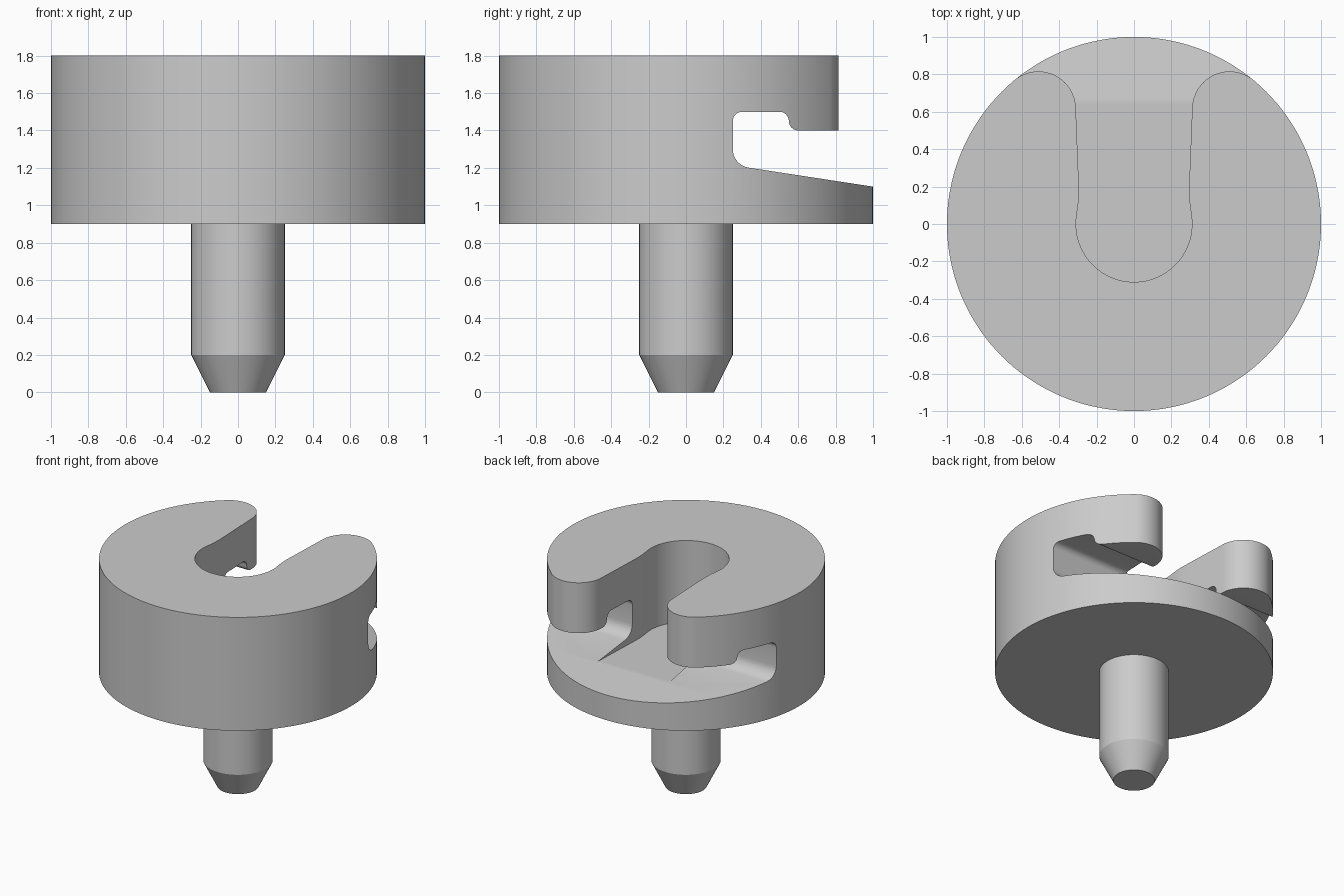
import bpy, bmesh
from math import sin, cos, radians, atan2, degrees
from mathutils import Vector

if "Cube" in bpy.data.objects:
    bpy.data.objects.remove(bpy.data.objects["Cube"])


def arc(cx, cy, r, a0, a1, n=10):
    return [(cx + r * cos(radians(a0 + (a1 - a0) * i / n)),
             cy + r * sin(radians(a0 + (a1 - a0) * i / n))) for i in range(n + 1)]


def prism(name, pts, direction):
    """Extrude a closed 3D outline along a direction vector."""
    bm = bmesh.new()
    face = bm.faces.new([bm.verts.new(p) for p in pts])
    ext = bmesh.ops.extrude_face_region(bm, geom=[face])
    verts = [g for g in ext["geom"] if isinstance(g, bmesh.types.BMVert)]
    bmesh.ops.translate(bm, verts=verts, vec=Vector(direction))
    bmesh.ops.recalc_face_normals(bm, faces=bm.faces)
    return to_object(name, bm)


def to_object(name, bm):
    me = bpy.data.meshes.new(name)
    bm.to_mesh(me)
    bm.free()
    ob = bpy.data.objects.new(name, me)
    bpy.context.collection.objects.link(ob)
    return ob


def activate(ob):
    bpy.ops.object.select_all(action='DESELECT')
    ob.select_set(True)
    bpy.context.view_layer.objects.active = ob


def cut(ob, cutter):
    mod = ob.modifiers.new("cut", 'BOOLEAN')
    mod.operation, mod.solver, mod.object = 'DIFFERENCE', 'EXACT', cutter
    activate(ob)
    bpy.ops.object.modifier_apply(modifier=mod.name)
    bpy.data.objects.remove(cutter)


# Round head
head = prism("head", [(x, y, 0.9) for x, y in arc(0, 0, 1, 0, 360, 144)[:-1]], (0, 0, 0.9))

# Undercut running side to side, profile in (y, z)
side = (arc(0.30, 1.45, 0.05, 180, 90, 6)
        + arc(0.50, 1.45, 0.05, 90, 0, 6)
        + arc(0.60, 1.45, 0.05, 180, 270, 6)
        + [(1.3, 1.4), (1.3, 1.054)]
        + arc(0.35, 1.30, 0.10, 261, 180, 8))
cut(head, prism("undercut_cutter", [(-1.5, y, z) for y, z in side], (3, 0, 0)))

# Keyhole slot from above with rounded finger tips, mirrored half outline in (x, y)
lx, ly, lr = 0.511, 0.616, 0.2
tangent = degrees(atan2(ly, lx))
half = (arc(0, 0, 0.31, -90, 10, 24)[1:]
        + [(0.298, 0.11), (0.295, 0.16), (0.295, 0.2), (0.297, 0.26)]
        + arc(lx, ly, lr, 180, tangent, 20)
        + [(0.77, 0.93), (0.77, 1.3)])
outline = [(0, -0.31)] + half + [(-x, y) for x, y in reversed(half)]
cut(head, prism("slot_cutter", [(x, y, 1.152) for x, y in outline], (0, 0, 1)))

# Pin with tapered tip, lathed profile
bm = bmesh.new()
rings = [[bm.verts.new((x, y, z)) for x, y in arc(0, 0, r, 0, 360, 64)[:-1]]
         for r, z in [(0.15, 0), (0.25, 0.2), (0.25, 0.92)]]
for a, b in zip(rings, rings[1:]):
    for i in range(64):
        j = (i + 1) % 64
        bm.faces.new((a[i], a[j], b[j], b[i]))
bm.faces.new(rings[0][::-1])
bm.faces.new(rings[-1])
pin = to_object("pin", bm)

for ob in (head, pin):
    activate(ob)
    bpy.ops.object.shade_smooth_by_angle(angle=radians(24))
